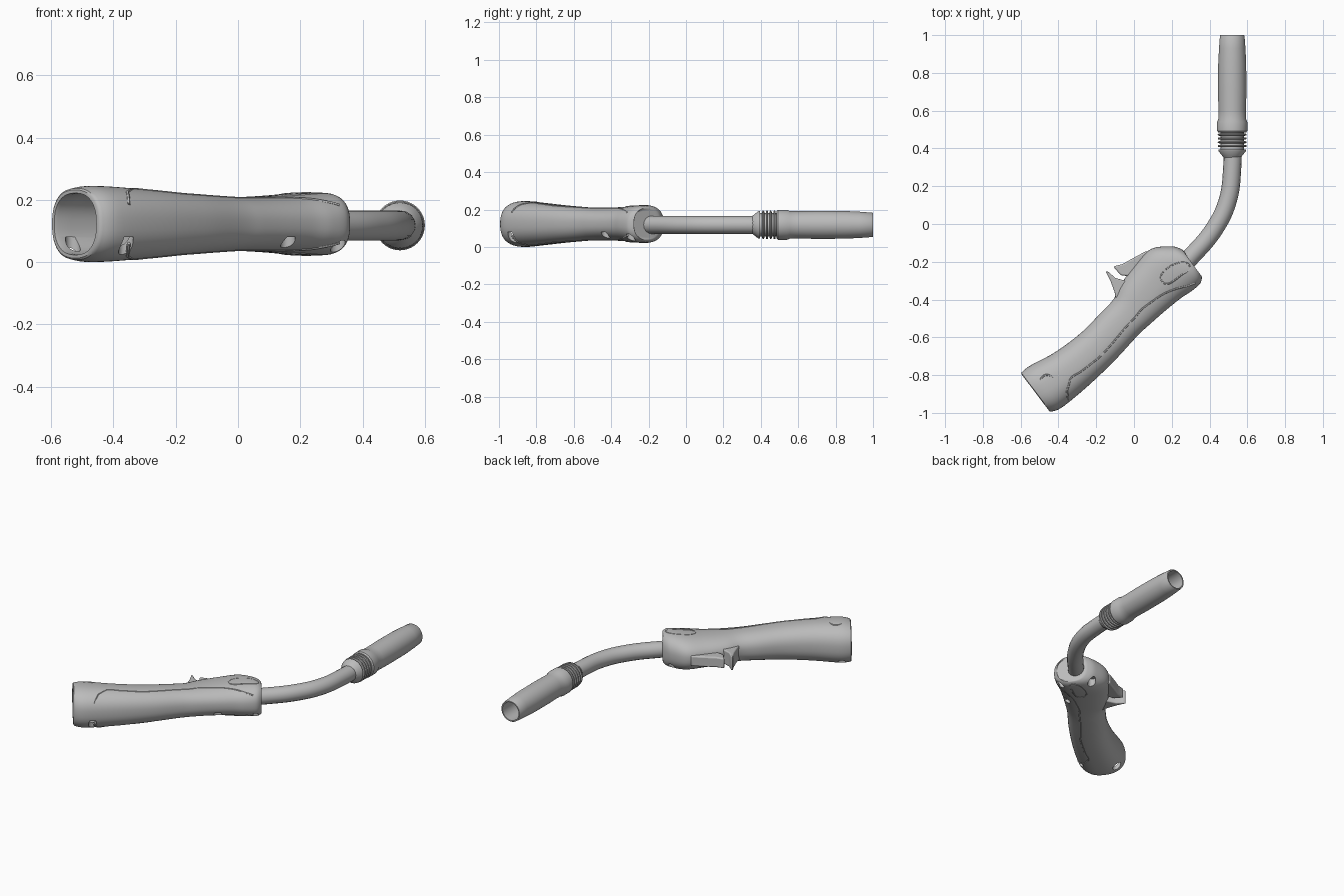
import bpy, bmesh, math
from mathutils import Vector

cube = bpy.data.objects.get("Cube")
if cube:
    bpy.data.objects.remove(cube, do_unlink=True)

GREY = (0.5, 0.5, 0.5, 1)
mat = bpy.data.materials.new("matte_grey")
mat.use_nodes = True
mat.diffuse_color = GREY
bsdf = mat.node_tree.nodes["Principled BSDF"]
bsdf.inputs["Base Color"].default_value = GREY
bsdf.inputs["Roughness"].default_value = 0.6

MID = 0.1225     # height of the handle's split plane
AXIS = 0.118     # height of the neck and nozzle axis
POWER = 2.4      # squareness of the grip section


def finish(obj, angle=35):
    obj.data.materials.append(mat)
    bpy.ops.object.select_all(action="DESELECT")
    obj.select_set(True)
    bpy.context.view_layer.objects.active = obj
    if obj.type == "MESH":
        bpy.ops.object.shade_smooth_by_angle(angle=math.radians(angle))
    return obj


def from_bmesh(name, bm):
    bmesh.ops.recalc_face_normals(bm, faces=bm.faces)
    mesh = bpy.data.meshes.new(name)
    bm.to_mesh(mesh)
    bm.free()
    obj = bpy.data.objects.new(name, mesh)
    bpy.context.collection.objects.link(obj)
    return obj


def skin(name, rings, caps=False, loop=False):
    """Join rings of points with quads."""
    bm = bmesh.new()
    rows = [[bm.verts.new(p) for p in ring] for ring in rings]
    n = len(rows[0])
    pairs = list(zip(rows, rows[1:])) + ([(rows[-1], rows[0])] if loop else [])
    for a, b in pairs:
        for i in range(n):
            j = (i + 1) % n
            bm.faces.new((a[i], a[j], b[j], b[i]))
    if caps:
        bm.faces.new(rows[0])
        bm.faces.new(rows[-1])
    return from_bmesh(name, bm)


def lathe(name, profile, sides=40, **kw):
    """Turn (radius, y) points about the nozzle axis."""
    turn = [math.tau * i / sides for i in range(sides)]
    rings = [[(0.52 + r * math.cos(a), y, AXIS + r * math.sin(a)) for a in turn]
             for r, y in profile]
    return finish(skin(name, rings, **kw))


def tube(name, points, radius, closed=False):
    curve = bpy.data.curves.new(name, "CURVE")
    curve.dimensions = "3D"
    curve.bevel_depth = radius
    curve.bevel_resolution = 6 if radius > 0.02 else 1
    curve.resolution_u = 12
    curve.use_fill_caps = not closed
    spline = curve.splines.new("BEZIER")
    spline.bezier_points.add(len(points) - 1)
    spline.use_cyclic_u = closed
    for bp, p in zip(spline.bezier_points, points):
        bp.co = p
        bp.handle_left_type = bp.handle_right_type = "AUTO"
    obj = bpy.data.objects.new(name, curve)
    bpy.context.collection.objects.link(obj)
    finish(obj)
    bpy.ops.object.convert(target="MESH")
    return finish_mesh(bpy.context.object)


def finish_mesh(obj):
    bpy.ops.object.shade_smooth_by_angle(angle=math.radians(40))
    return obj


# Grip stations: trigger-side x, y, palm-side x, y, half height
STATIONS = [
    (-.60, -.79, -.445, -.995, .114), (-.55, -.75, -.38, -.97, .1225),
    (-.42, -.68, -.235, -.85, .113), (-.285, -.58, -.095, -.715, .1),
    (-.18, -.475, .02, -.59, .09), (-.11, -.40, .085, -.53, .086),
    (-.07, -.32, .165, -.46, .088), (0, -.225, .245, -.395, .093),
    (.085, -.135, .305, -.355, .1), (.19, -.118, .35, -.315, .1),
    (.245, -.13, .36, -.28, .088), (.265, -.145, .355, -.285, .075)]


def station(t):
    """Smoothly interpolated grip station."""
    last = len(STATIONS) - 1
    i = min(int(t), last - 1)
    f = t - i
    rows = [STATIONS[max(0, min(last, i + k))] for k in (-1, 0, 1, 2)]
    v = [0.5 * (2 * b + f * (c - a) + f * f * (2 * a - 5 * b + 4 * c - d)
                + f ** 3 * (3 * b - a - 3 * c + d)) for a, b, c, d in zip(*rows)]
    left, right = Vector((v[0], v[1], MID)), Vector((v[2], v[3], MID))
    return (left + right) / 2, (left - right) / 2, v[4]


def section(t, scale=1.0, sides=56):
    centre, half, high = station(t)
    ring = []
    for i in range(sides):
        a = math.tau * i / sides
        c, s = (math.copysign(abs(q) ** (2 / POWER), q) for q in (math.cos(a), math.sin(a)))
        ring.append(centre + half * c * scale + Vector((0, 0, high * s * scale)))
    return ring


def on_grip(t, across, side=1):
    """Point on the grip surface, across runs 0 (trigger) to 1 (palm)."""
    centre, half, high = station(t)
    c = 1 - 2 * across
    z = high * (1 - abs(c) ** POWER) ** (1 / POWER)
    return centre + half * c + Vector((0, 0, side * z))


# Grip shell, hollow at the cable end
last = len(STATIONS) - 1
rings = [section(t, 0.84) for t in (4, 3, 2, 1, 0.3)] + [section(0, 0.87), section(0, 0.96)]
rings += [section(0.12 + (last - 0.12) * i / 66) for i in range(67)]
rings += [section(last, 0.9)]
grip = skin("grip", rings, caps=True)

# Screw recesses on the underside
for x, y in [(-.36, -.93), (.16, -.43), (.32, -.295), (-.53, -.79), (.2, -.15)]:
    bpy.ops.mesh.primitive_cylinder_add(vertices=20, radius=0.024, depth=0.2, location=(x, y, -0.02))
    cutter = bpy.context.object
    cutter.hide_render = True
    mod = grip.modifiers.new("recess", "BOOLEAN")
    mod.operation, mod.object, mod.solver = "DIFFERENCE", cutter, "EXACT"
    bpy.context.view_layer.objects.active = grip
    bpy.ops.object.modifier_apply(modifier=mod.name)
    bpy.data.objects.remove(cutter, do_unlink=True)
finish(grip)

# Raised panel seams on both halves
SEAM = [(1.3, .95), (1.45, .8), (1.75, .65), (2.8, .7), (4, .66), (5.4, .63), (6.6, .72), (8, .88), (9, .95)]
INLAY = [(7.2, .55), (8.5, .42), (9.3, .58), (8.4, .66)]
for label, side in (("upper", 1), ("lower", -1)):
    drop = Vector((0, 0, -0.003 * side))
    dense = []
    for (t, a), (u, b) in zip(SEAM, SEAM[1:]):
        dense += [on_grip(t + (u - t) * k / 3, a + (b - a) * k / 3, side) + drop for k in range(3)]
    tube(label + "_panel_seam", dense, 0.006)
    tube(label + "_head_inlay", [on_grip(t, a, side) + drop for t, a in INLAY], 0.005, closed=True)

# Round boss near the cable end
boss = [Vector((-.46 + .035 * math.cos(a), -.835 + .035 * math.sin(a), 0.237))
        for a in (math.tau * i / 8 for i in range(8))]
tube("round_boss", boss, 0.006, closed=True)


def prism(name, outline, half):
    """Plan outline extruded up and down, with softened edges."""
    rings = [[(x, y, AXIS + s * half) for x, y in outline] for s in (-1, 1)]
    obj = skin(name, rings, caps=True)
    mod = obj.modifiers.new("soft_edges", "BEVEL")
    mod.width, mod.segments = 0.008, 3
    return finish(obj, 50)


# Finger guard and trigger
prism("finger_guard", [(-.09, -.42), (-.103, -.36), (-.125, -.3), (-.15, -.25), (-.135, -.253),
                       (-.1, -.285), (-.05, -.30), (.03, -.33), (.02, -.42)], 0.045)
prism("trigger", [(-.11, -.225), (-.06, -.212), (0, -.178), (.065, -.143), (.12, -.2),
                  (.02, -.28), (-.07, -.272)], 0.032)

# Bent neck
tube("neck", [(.2, -.275, AXIS), (.30, -.175, AXIS), (.425, -.026, AXIS), (.495, .12, AXIS),
              (.52, .3, AXIS), (.52, .5, AXIS)], 0.048)

# Collar, spring rings and nozzle
lathe("neck_collar", [(.045, .35), (.052, .36), (.072, .385), (.074, .395), (.045, .395)], loop=True)
for i in range(4):
    y = 0.413 + i * 0.02
    lathe("spring_ring", [(.068 + .009 * math.cos(a), y + .006 * math.sin(a))
                          for a in (math.tau * k / 8 for k in range(8))], loop=True)
lathe("spring_core", [(.045, .39), (.062, .39), (.062, .49), (.045, .49)], loop=True)
lathe("nozzle", [(.045, .485), (.074, .485), (.08, .493), (.08, .54), (.074, .555), (.073, .6), (.075, .7),
                 (.074, .85), (.07, .93), (.065, .997), (.063, 1), (.056, 1), (.058, .9),
                 (.058, .6), (.045, .55)], loop=True)
